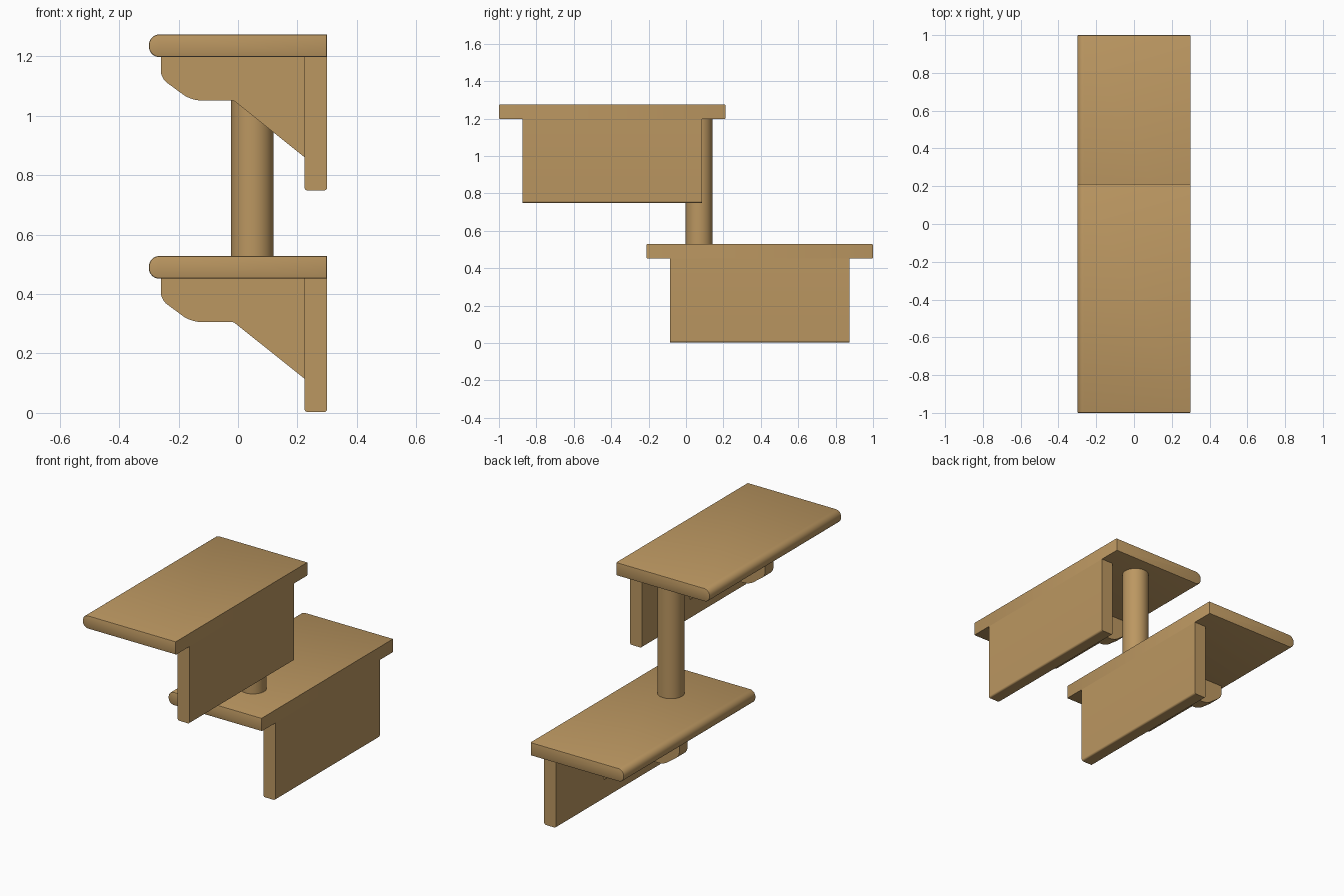
import bpy, bmesh
from mathutils import Vector

if "Cube" in bpy.data.objects:
    bpy.data.objects.remove(bpy.data.objects["Cube"])

wood = bpy.data.materials.new("wood")
wood.diffuse_color = (0.50, 0.31, 0.12, 1)
wood.use_nodes = True
wood.node_tree.nodes["Principled BSDF"].inputs["Base Color"].default_value = wood.diffuse_color


def rounded(points):
    """Profile from (x, z, radius) corners, rounding those with a radius."""
    out = []
    n = len(points)
    for i, (x, z, r) in enumerate(points):
        p = Vector((x, z))
        if r == 0:
            out.append(p)
            continue
        a = p + (Vector(points[i - 1][:2]) - p).normalized() * r
        b = p + (Vector(points[(i + 1) % n][:2]) - p).normalized() * r
        for k in range(9):
            t = k / 8
            # blend of an arc-like curve through the corner
            w0, w1, w2 = (1 - t) ** 2, 1.414 * t * (1 - t), t ** 2
            out.append((a * w0 + p * w1 + b * w2) / (w0 + w1 + w2))
    return out


def finish(obj):
    obj.data.materials.append(wood)
    bpy.ops.object.select_all(action='DESELECT')
    obj.select_set(True)
    bpy.context.view_layer.objects.active = obj
    bpy.ops.object.shade_smooth_by_angle(angle=0.6)


def extrude(name, points, y0, y1, z, bevel=0):
    """Extrude an x-z profile along y."""
    bm = bmesh.new()
    verts = [bm.verts.new((p.x, y0, p.y + z)) for p in rounded(points)]
    face = bm.faces.new(verts)
    ext = bmesh.ops.extrude_face_region(bm, geom=[face])
    moved = [g for g in ext["geom"] if isinstance(g, bmesh.types.BMVert)]
    bmesh.ops.translate(bm, verts=moved, vec=(0, y1 - y0, 0))
    bmesh.ops.recalc_face_normals(bm, faces=bm.faces)
    if bevel:
        caps = [e for e in bm.edges
                if abs(e.verts[0].co.y - e.verts[1].co.y) < 1e-5]
        bmesh.ops.bevel(bm, geom=caps, offset=bevel, segments=2,
                        profile=0.5, affect='EDGES')
    mesh = bpy.data.meshes.new(name)
    bm.to_mesh(mesh)
    bm.free()
    obj = bpy.data.objects.new(name, mesh)
    bpy.context.collection.objects.link(obj)
    finish(obj)


shelf = [(-0.3, 0.452, 0.035), (0.3, 0.452, 0), (0.3, 0.528, 0), (-0.3, 0.528, 0.035)]
board = [(0.224, 0.003, 0.01), (0.3, 0.003, 0.01), (0.3, 0.452, 0), (0.224, 0.452, 0)]
bracket = [(-0.26, 0.452, 0), (-0.26, 0.381, 0.025), (-0.158, 0.306, 0.032),
           (-0.015, 0.306, 0.006), (0.224, 0.115, 0), (0.224, 0.452, 0)]

# Two identical steps, the upper one shifted forward
for level, y, z in (("lower", 0.394, 0), ("upper", -0.394, 0.746)):
    extrude(level + "_shelf", shelf, y - 0.606, y + 0.606, z, 0.005)
    extrude(level + "_back_board", board, y - 0.48, y + 0.48, z)
    extrude(level + "_bracket", bracket, y - 0.038, y + 0.038, z)

# Round post between the steps
bpy.ops.mesh.primitive_cylinder_add(vertices=48, radius=0.072, depth=0.67,
                                    location=(0.048, 0.07, 0.863))
post = bpy.context.object
post.name = "post"
finish(post)
